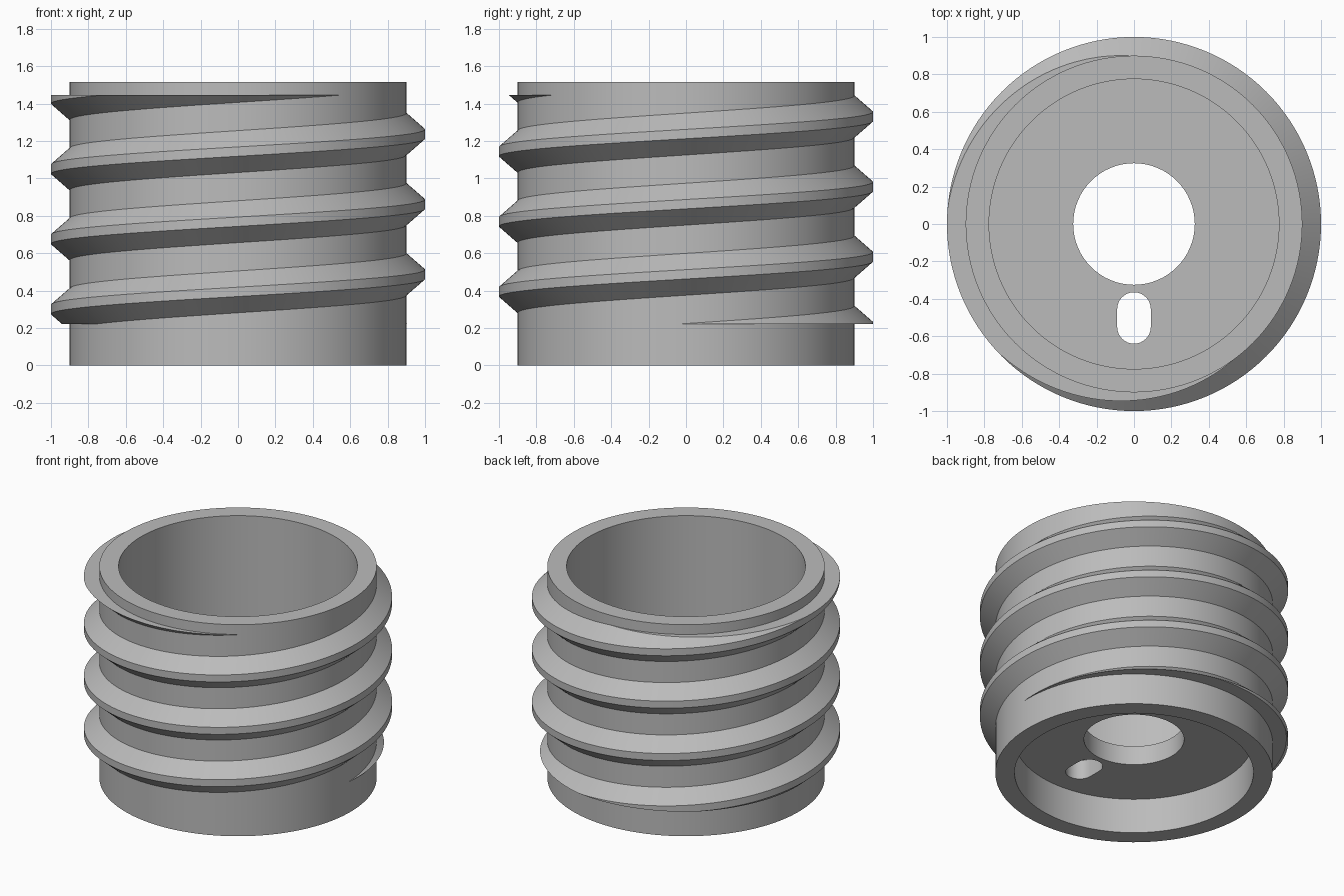
import bpy, bmesh
from math import sin, cos, pi, radians
from mathutils import Vector

if "Cube" in bpy.data.objects:
    bpy.data.objects.remove(bpy.data.objects["Cube"])

SEG = 128
OUTER, INNER, HEIGHT = 0.9, 0.775, 1.515
PITCH = 0.375

grey = bpy.data.materials.new("plain grey")
grey.use_nodes = True
colour = (0.5, 0.5, 0.5, 1)
grey.diffuse_color = colour
grey.node_tree.nodes["Principled BSDF"].inputs["Base Color"].default_value = colour


def finish(bm, name):
    bmesh.ops.recalc_face_normals(bm, faces=bm.faces)
    mesh = bpy.data.meshes.new(name)
    bm.to_mesh(mesh)
    bm.free()
    mesh.materials.append(grey)
    obj = bpy.data.objects.new(name, mesh)
    bpy.context.collection.objects.link(obj)
    bpy.ops.object.select_all(action="DESELECT")
    obj.select_set(True)
    bpy.context.view_layer.objects.active = obj
    bpy.ops.object.shade_smooth_by_angle(angle=radians(25))


def sweep(bm, profile, start, steps, pitch, closed):
    """Turn a closed (radius, height) profile about z, rising by pitch per turn."""
    rings = []
    for i in range(steps + (0 if closed else 1)):
        a = start + 2 * pi * i / SEG
        rise = pitch * a / (2 * pi)
        rings.append([bm.verts.new((r * cos(a), r * sin(a), z + rise)) for r, z in profile])
    n = len(profile)
    for i in range(steps):
        p, q = rings[i], rings[(i + 1) % len(rings)]
        for j in range(n):
            k = (j + 1) % n
            bm.faces.new((p[j], p[k], q[k], q[j]))
    if not closed:
        bm.faces.new(rings[0])
        bm.faces.new(rings[-1])


# Tubular wall, open at both ends
bm = bmesh.new()
sweep(bm, [(INNER, 0), (OUTER, 0), (OUTER, HEIGHT), (INNER, HEIGHT)], 0, SEG, 0, True)
finish(bm, "wall")

# Helical thread, cut flat at both ends
bm = bmesh.new()
ROOT, CREST = 0.112, 0.025
thread = [(0.88, -ROOT), (OUTER, -ROOT), (1, -CREST), (1, CREST), (OUTER, ROOT), (0.88, ROOT)]
base = 0.1125
sweep(bm, [(r, z + base) for r, z in thread], -pi / 2, int(SEG * 4.5), PITCH, False)
for height, up in ((0.222, -1), (1.445, 1)):
    cut = bmesh.ops.bisect_plane(
        bm, geom=bm.verts[:] + bm.edges[:] + bm.faces[:], dist=1e-6,
        plane_co=(0, 0, height), plane_no=(0, 0, up), clear_outer=True)
    rim = [e for e in cut["geom_cut"] if isinstance(e, bmesh.types.BMEdge)]
    bmesh.ops.triangle_fill(bm, edges=rim, use_beauty=True, normal=(0, 0, up))
finish(bm, "thread")


# Floor plate with a round hole and a slot
def circle(radius, n):
    return [(radius * cos(2 * pi * i / n), radius * sin(2 * pi * i / n)) for i in range(n)]


def slot(half_width, y_low, y_high, n=16):
    points = []
    for centre, start in ((y_high - half_width, 0), (y_low + half_width, pi)):
        for i in range(n + 1):
            a = start + pi * i / n
            points.append((half_width * cos(a), centre + half_width * sin(a)))
    return points


bm = bmesh.new()
FLOOR_LOW, FLOOR_HIGH = 0.25, 0.387
edges = []
for loop in (circle(INNER + 0.005, SEG), circle(0.325, 64), slot(0.09, -0.64, -0.365)):
    verts = [bm.verts.new((x, y, FLOOR_LOW)) for x, y in loop]
    edges += [bm.edges.new((v, verts[i - 1])) for i, v in enumerate(verts)]
bmesh.ops.triangle_fill(bm, edges=edges, use_beauty=True, normal=(0, 0, 1))
top = bmesh.ops.extrude_face_region(bm, geom=bm.faces[:], use_keep_orig=True)
bmesh.ops.translate(bm, vec=Vector((0, 0, FLOOR_HIGH - FLOOR_LOW)),
                    verts=[g for g in top["geom"] if isinstance(g, bmesh.types.BMVert)])
finish(bm, "floor_plate")
